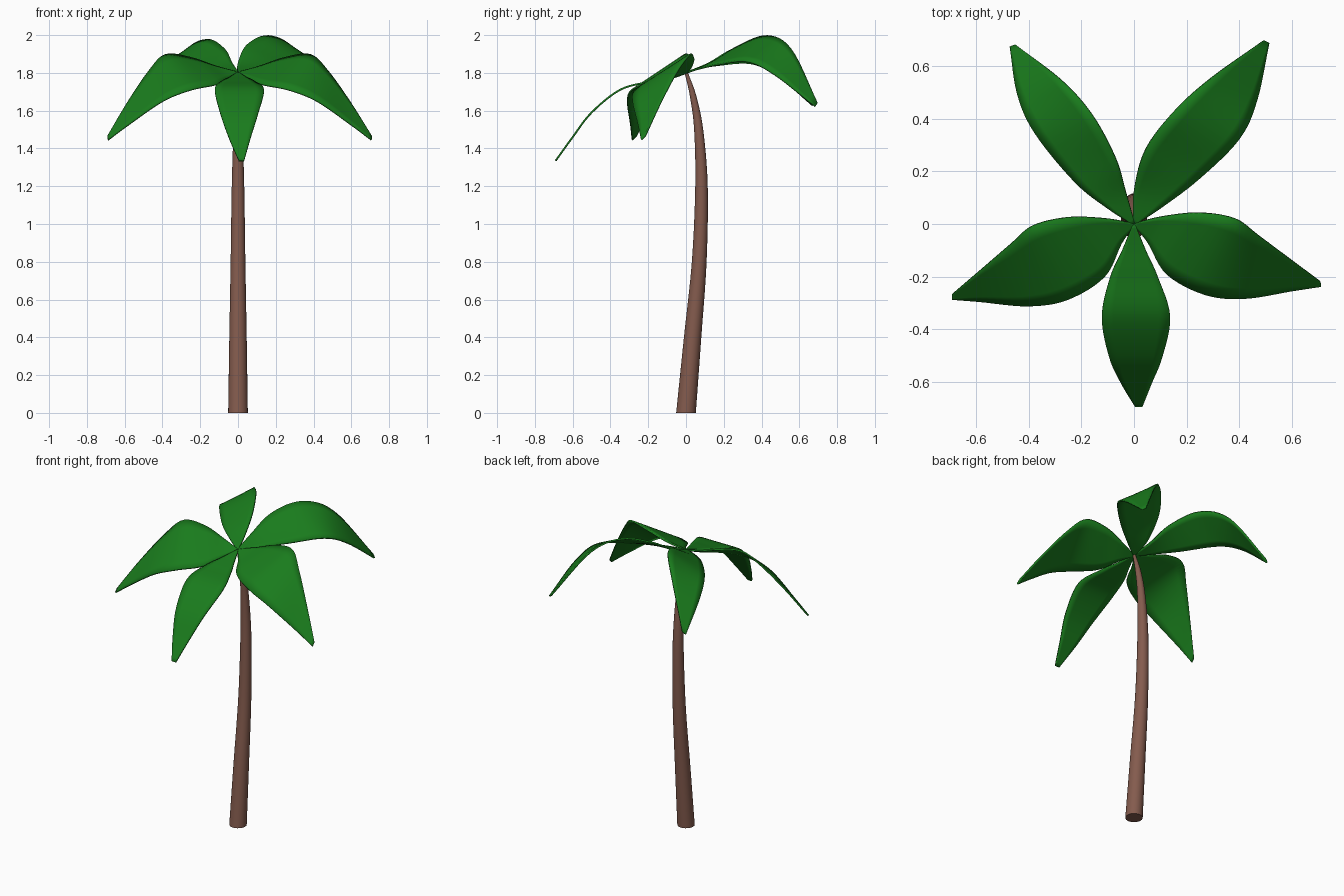
import bpy, math
from mathutils import Vector, Matrix

if "Cube" in bpy.data.objects:
    bpy.data.objects.remove(bpy.data.objects["Cube"])


def material(name, rgb):
    m = bpy.data.materials.new(name)
    m.diffuse_color = (*rgb, 1)
    m.use_nodes = True
    m.node_tree.nodes["Principled BSDF"].inputs["Base Color"].default_value = m.diffuse_color
    return m


def add_mesh(name, verts, faces, mat):
    me = bpy.data.meshes.new(name)
    me.from_pydata(verts, [], faces)
    me.materials.append(mat)
    ob = bpy.data.objects.new(name, me)
    bpy.context.collection.objects.link(ob)
    bpy.context.view_layer.objects.active = ob
    for o in bpy.context.selected_objects:
        o.select_set(False)
    ob.select_set(True)
    bpy.ops.object.shade_smooth_by_angle(angle=math.radians(50))
    return ob


def spline(points, steps):
    """Catmull-Rom through the points."""
    p = [Vector(q) for q in points]
    p = [2 * p[0] - p[1]] + p + [2 * p[-1] - p[-2]]
    out = []
    for i in range(1, len(p) - 2):
        a, b, c, d = p[i - 1:i + 3]
        for k in range(steps):
            t = k / steps
            out.append(0.5 * (2 * b + (c - a) * t + (2 * a - 5 * b + 4 * c - d) * t * t
                              + (3 * b - a - 3 * c + d) * t ** 3))
    return out + [p[-2]]


green = material("leaf_green", (0.01, 0.2, 0.012))
brown = material("bark_brown", (0.23, 0.105, 0.075))

# Trunk: bowed, tapering; each point is (y, z, radius)
SIDES = 24
rings = spline([(0, 0, .052), (.035, .4, .046), (.07, .8, .039), (.082, 1.2, .033),
                (.067, 1.5, .024), (.037, 1.68, .017), (.002, 1.8, .009)], 5)
verts = [(r * math.cos(2 * math.pi * j / SIDES), y + r * math.sin(2 * math.pi * j / SIDES), z)
         for y, z, r in rings for j in range(SIDES)]
faces = [(i * SIDES + j, i * SIDES + (j + 1) % SIDES,
          (i + 1) * SIDES + (j + 1) % SIDES, (i + 1) * SIDES + j)
         for i in range(len(rings) - 1) for j in range(SIDES)]
faces += [tuple(reversed(range(SIDES))), tuple(range(len(verts) - SIDES, len(verts)))]
add_mesh("trunk", verts, faces, brown)

ROOT = (0, 0, 1.8)
ACROSS = 6


# Frond: sheet ruled between two curved edges, then thickened
def frond(name, edge_a, edge_b, tip, turn=None):
    tip = Vector(tip)
    side = (Vector(edge_a[-1]) - Vector(edge_b[-1])).normalized() * .014
    root = Vector(ROOT)
    off = (Vector(edge_a[0]) - Vector(edge_b[0])).normalized() * .004
    a = spline([root + off] + edge_a + [tip + side], 6)
    b = spline([root - off] + edge_b + [tip - side], 6)
    n = ACROSS + 1
    v = [p.lerp(q, k / ACROSS) for p, q in zip(a, b) for k in range(n)]
    if turn:
        v = [turn @ p for p in v]
    f = [(i * n + k, i * n + k + 1, (i + 1) * n + k + 1, (i + 1) * n + k)
         for i in range(len(a) - 1) for k in range(ACROSS)]
    if turn:
        f = [tuple(reversed(q)) for q in f]
    ob = add_mesh(name, v, f, green)
    mod = ob.modifiers.new("thickness", "SOLIDIFY")
    mod.thickness = .01
    mod.offset = 0


frond("frond_front",
      [(-.045, -.1, 1.775), (-.09, -.2, 1.752), (-.122, -.35, 1.71),
       (-.095, -.5, 1.59), (-.05, -.6, 1.46)],
      [(.045, -.1, 1.775), (.09, -.2, 1.752), (.137, -.35, 1.71),
       (.108, -.5, 1.59), (.068, -.6, 1.46)],
      (.018, -.69, 1.335))

# Side fronds: the left one mirrors the right one, swung slightly forward
mirror = Matrix.Rotation(math.radians(4), 4, 'Z') @ Matrix.Scale(-1, 4, (1, 0, 0))
for name, turn in (("frond_right", None), ("frond_left", mirror)):
    frond(name,
          [(.118, .03, 1.835), (.25, .042, 1.88), (.384, .019, 1.895),
           (.475, -.045, 1.81), (.593, -.133, 1.645)],
          [(.053, -.07, 1.775), (.125, -.19, 1.74), (.27, -.267, 1.71),
           (.42, -.281, 1.65), (.60, -.252, 1.525)],
          (.706, -.226, 1.455), turn)

frond("frond_back_right",
      [(0, .13, 1.85), (.045, .285, 1.945), (.16, .434, 1.995), (.3, .56, 1.92)],
      [(.1, .06, 1.82), (.25, .175, 1.845), (.4, .325, 1.86), (.465, .47, 1.79)],
      (.5, .69, 1.63))
frond("frond_back_left",
      [(-.03, .12, 1.85), (-.07, .25, 1.925), (-.16, .415, 1.975), (-.28, .55, 1.91)],
      [(-.1, .06, 1.82), (-.224, .16, 1.84), (-.375, .345, 1.85), (-.44, .49, 1.78)],
      (-.458, .675, 1.635))
